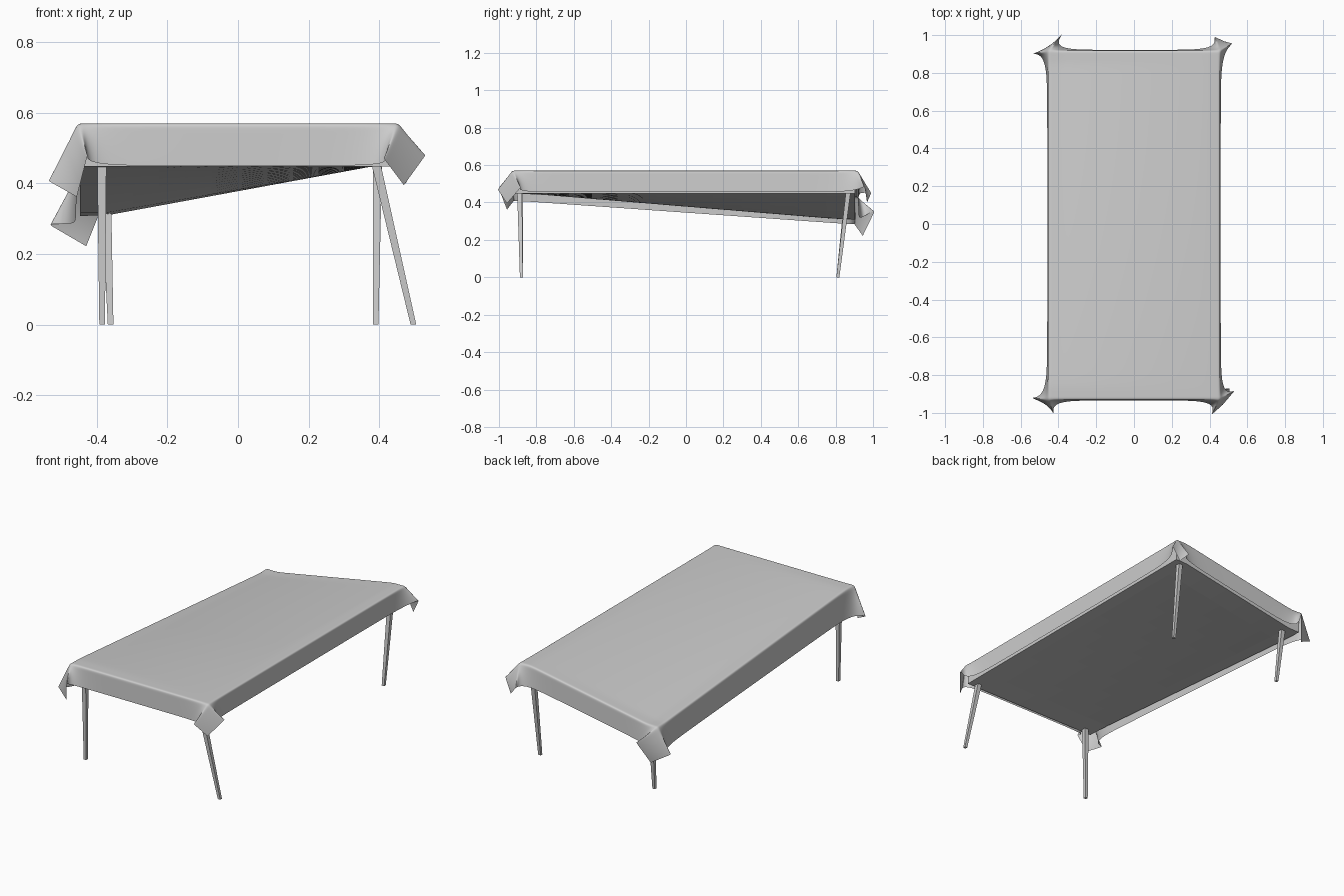
import bpy, bmesh
from math import exp
from mathutils import Vector

if "Cube" in bpy.data.objects:
    bpy.data.objects.remove(bpy.data.objects["Cube"])

X, Y0, Y1 = 0.455, -0.93, 0.918      # cloth fold lines at the table edges
TOP, SAG, HANG = 0.57, 0.14, 0.12


def clamp(v, a, b):
    return max(a, min(b, v))


def sag(x, y):
    # the back left corner of the table has sunk
    return SAG * clamp((0.38 - x) / 0.76, 0, 1) * clamp((y + 0.85) / 1.7, 0, 1)


def make_object(name, bm):
    me = bpy.data.meshes.new(name)
    bmesh.ops.recalc_face_normals(bm, faces=bm.faces)
    bm.to_mesh(me)
    bm.free()
    ob = bpy.data.objects.new(name, me)
    bpy.context.collection.objects.link(ob)
    return ob


# Tabletop slab, bent down at one corner
bm = bmesh.new()
bmesh.ops.create_cube(bm, size=1)
bmesh.ops.subdivide_edges(bm, edges=bm.edges[:], cuts=11, use_grid_fill=True)
for v in bm.verts:
    x, y = v.co.x * 0.896, v.co.y * 1.82 - 0.006
    v.co = (x, y, 0.505 + v.co.z * 0.114 - sag(x, y))
make_object("tabletop", bm)


# Tapered square legs: top centre to foot centre
def leg(name, top, foot):
    bm = bmesh.new()
    rings = []
    for c, h in ((foot, 0.008), (top, 0.013)):
        rings.append([bm.verts.new((c[0] + i * h, c[1] + j * h, c[2]))
                      for i, j in ((-1, -1), (1, -1), (1, 1), (-1, 1))])
    bm.faces.new(rings[0][::-1])
    bm.faces.new(rings[1])
    for i in range(4):
        j = (i + 1) % 4
        bm.faces.new((rings[0][i], rings[0][j], rings[1][j], rings[1][i]))
    make_object(name, bm)


leg("front_left_leg", (-0.386, -0.885, 0.46), (-0.385, -0.88, 0))
leg("front_right_leg", (0.39, -0.89, 0.46), (0.497, -0.88, 0))
leg("back_right_leg", (0.395, 0.868, 0.46), (0.39, 0.812, 0))
leg("back_left_leg", (-0.372, 0.85, 0.33), (-0.361, 0.812, 0))

# Cloth corner flaps: tip on the x side, sheet corner, tip on the y side
FLAPS = {
    (1, -1): ((0.535, -0.88, 0.485), (0.47, -0.957, 0.395), (0.41, -1.01, 0.475)),
    (-1, -1): ((-0.542, -0.92, 0.41), (-0.457, -0.957, 0.362), (-0.425, -1.005, 0.485)),
    (1, 1): ((0.522, 0.955, 0.487), (0.475, 0.968, 0.40), (0.425, 0.992, 0.455)),
    (-1, 1): ((-0.538, 0.90, 0.285), (-0.43, 0.945, 0.222), (-0.375, 1.012, 0.36)),
}


def drape(u, v):
    x, y = clamp(u, -X, X), clamp(v, Y0, Y1)
    du, dv = abs(u - x) / HANG, abs(v - y) / HANG
    sx, sy = (1 if u > 0 else -1), (1 if v > 0 else -1)
    tip_x, low, tip_y = (Vector(p) for p in FLAPS[sx, sy])
    base = Vector((x, y, TOP - sag(x, y)))
    if du and dv:
        return (base * (1 - du) * (1 - dv) + tip_x * du * (1 - dv)
                + low * du * dv + tip_y * (1 - du) * dv)
    if du:
        drop = 0.115 if sx > 0 else 0.165 - 0.012 * (y + 0.9)
        hem = base + Vector((sx * 0.004, 0, -drop))
        return base.lerp(hem.lerp(tip_x, exp(-min(y - Y0, Y1 - y) / 0.045)), du)
    if dv:
        hem = base + Vector((0, sy * 0.004, -0.12))
        return base.lerp(hem.lerp(tip_y, exp(-(X - abs(x)) / 0.04)), dv)
    return base


def stations(a, b):
    near = (-1, -0.75, -0.45, -0.15, 0, 0.15, 0.35, 0.6, 1, 1.6)
    lo = [a + HANG * k for k in near]
    hi = [b - HANG * k for k in near][::-1]
    mid = [lo[-1] + (hi[0] - lo[-1]) * i / 6 for i in range(1, 6)]
    return lo + mid + hi


# Tablecloth sheet draped over the edges
bm = bmesh.new()
grid = [[bm.verts.new(drape(u, v)) for u in stations(-X, X)] for v in stations(Y0, Y1)]
for r0, r1 in zip(grid, grid[1:]):
    for i in range(len(r0) - 1):
        bm.faces.new((r0[i], r0[i + 1], r1[i + 1], r1[i]))
for f in bm.faces:
    f.smooth = True
cloth = make_object("tablecloth", bm)
sub = cloth.modifiers.new("soften", 'SUBSURF')
sub.levels = sub.render_levels = 2
sub.boundary_smooth = 'PRESERVE_CORNERS'
